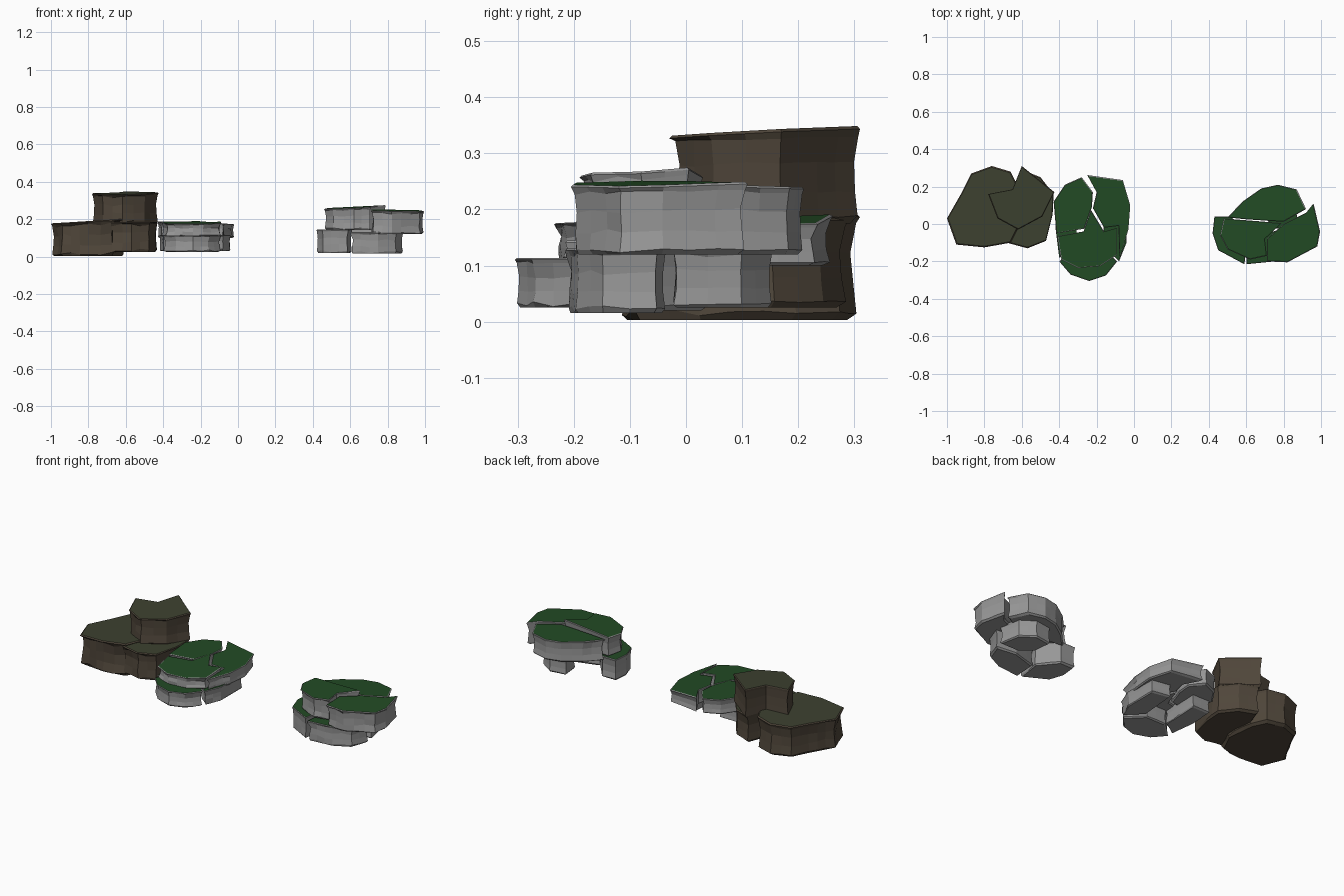
import bpy
import bmesh
import math
import random
from mathutils import Vector

random.seed(4)
cube = bpy.data.objects.get("Cube")
if cube:
    bpy.data.objects.remove(cube, do_unlink=True)


def flat_material(name, red, green, blue):
    material = bpy.data.materials.new(name)
    material.use_nodes = True
    colour = (red, green, blue, 1)
    material.diffuse_color = colour
    shader = material.node_tree.nodes["Principled BSDF"]
    shader.inputs["Base Color"].default_value = colour
    shader.inputs["Roughness"].default_value = 0.9
    return material


grey_stone = flat_material("grey stone", .31, .31, .31)
green_moss = flat_material("green moss", .016, .07, .018)
brown_stone = flat_material("brown stone", .08, .062, .043)
olive_moss = flat_material("olive moss", .046, .053, .029)
MOSSY = (grey_stone, green_moss)
EARTHY = (brown_stone, olive_moss)

# Side profile of every rock: height fraction, scale of the outline
PROFILE = ((0, .9), (.07, .98), (.33, .95), (.63, .94), (.9, .985), (.97, 1), (1, .97))


def split_outline(points, step=.06):
    """Cut the long sides of an outline so they can be chipped."""
    result = []
    for index, start in enumerate(points):
        end = points[(index + 1) % len(points)]
        count = max(1, round((end - start).length / step))
        result += [start.lerp(end, part / count) for part in range(count)]
    return result


def rock(name, materials, bottom, top, outline, tilt=(0, 0)):
    """Slab with a pinched waist, chipped front and a tilted mossy cap."""
    points = split_outline([Vector(point) for point in outline])
    centre = sum(points, Vector((0, 0))) / len(points)
    tilt = Vector(tilt)
    mesh = bmesh.new()
    rings = []
    for fraction, scale in PROFILE:
        ring = []
        for point in points:
            offset = point - centre
            inner = scale
            height = fraction
            # Only the sides facing forward are rough
            if 0 < fraction < .95:
                rough = 1 if offset.y < 0 else .25
                inner -= rough * random.uniform(0, .06)
                height += rough * random.uniform(-.05, .05)
            spot = centre + offset * inner
            z = bottom + (top - bottom + tilt.dot(offset)) * height
            ring.append(mesh.verts.new((spot.x, spot.y, z)))
        rings.append(ring)
    # Walls between the rings
    total = len(points)
    for low, high in zip(rings, rings[1:]):
        for i in range(total):
            j = (i + 1) % total
            mesh.faces.new((low[i], low[j], high[j], high[i]))
    mesh.faces.new(rings[0][::-1])
    cap = mesh.faces.new(rings[-1])
    cap.material_index = 1
    bmesh.ops.recalc_face_normals(mesh, faces=mesh.faces)
    data = bpy.data.meshes.new(name)
    mesh.to_mesh(data)
    mesh.free()
    for material in materials:
        data.materials.append(material)
    item = bpy.data.objects.new(name, data)
    bpy.context.collection.objects.link(item)
    return item


# Brown boulder pile
rock("brown_left_boulder", EARTHY, .003, .19, (
    (-1, .03), (-.95, -.11), (-.8, -.125), (-.66, -.1), (-.6, .02), (-.62, .2),
    (-.66, .28), (-.76, .31), (-.87, .27), (-.92, .17)), tilt=(.06, 0))
rock("brown_right_boulder", EARTHY, .025, .185, (
    (-.68, -.1), (-.57, -.13), (-.47, -.09), (-.435, .05), (-.43, .16),
    (-.5, .25), (-.6, .29), (-.67, .1)))
rock("brown_top_boulder", EARTHY, .175, .34, (
    (-.78, .16), (-.73, .03), (-.62, -.03), (-.49, .04), (-.425, .17),
    (-.6, .31), (-.65, .185)), tilt=(.01, .05))

# Middle grey rocks: lower ring, open at the back
rock("middle_lower_left", MOSSY, .03, .115, (
    (-.41, .12), (-.42, -.02), (-.4, -.18), (-.31, -.12), (-.3, .12)))
rock("middle_lower_front", MOSSY, .025, .113, (
    (-.4, -.2), (-.34, -.27), (-.24, -.305), (-.15, -.275), (-.09, -.2),
    (-.18, -.11), (-.31, -.11)))
rock("middle_lower_right", MOSSY, .03, .115, (
    (-.08, -.2), (-.04, -.1), (-.04, .1), (-.15, .12), (-.17, -.11)))

# Middle grey rocks: upper slabs, split by cracks
rock("middle_upper_front", MOSSY, .108, .182, (
    (-.41, -.065), (-.39, -.19), (-.3, -.235), (-.18, -.225), (-.09, -.165),
    (-.09, -.02), (-.16, -.04), (-.23, .075), (-.27, -.04)), tilt=(0, .05))
rock("middle_upper_left", MOSSY, .1, .188, (
    (-.415, -.05), (-.43, .12), (-.37, .21), (-.28, .25), (-.22, .17),
    (-.225, .09), (-.265, -.025)))
rock("middle_upper_right", MOSSY, .1, .18, (
    (-.25, .262), (-.06, .235), (-.02, .1), (-.03, -.03), (-.075, -.18),
    (-.08, -.01), (-.16, -.02), (-.22, .085), (-.2, .17)), tilt=(-.08, 0))

# Right grey rocks: lower ring, open at the back left
rock("right_lower_left", MOSSY, .02, .145, (
    (.42, -.05), (.45, -.14), (.59, -.215), (.61, -.07), (.52, .04), (.43, .04)))
rock("right_lower_front", MOSSY, .015, .13, (
    (.6, -.215), (.75, -.2), (.85, -.15), (.885, -.05), (.76, -.035), (.61, -.08)))
rock("right_lower_back", MOSSY, .025, .13, (
    (.885, -.025), (.86, .1), (.78, .155), (.68, .14), (.69, .04), (.76, -.025)))

# Right grey rocks: upper slabs, split by cracks
rock("right_upper_left", MOSSY, .142, .264, (
    (.46, -.06), (.5, -.135), (.62, -.19), (.71, -.17), (.7, -.08),
    (.79, .005), (.6, .02), (.48, .03)), tilt=(.05, .03))
rock("right_upper_right", MOSSY, .12, .247, (
    (.71, -.2), (.82, -.205), (.98, -.12), (.995, -.04), (.96, .11),
    (.92, .06), (.8, 0), (.71, -.08)), tilt=(-.03, .03))
rock("right_upper_back", MOSSY, .12, .243, (
    (.5, .035), (.58, .12), (.68, .19), (.77, .21), (.87, .185),
    (.92, .08), (.8, .012), (.6, .025)), tilt=(0, -.03))
